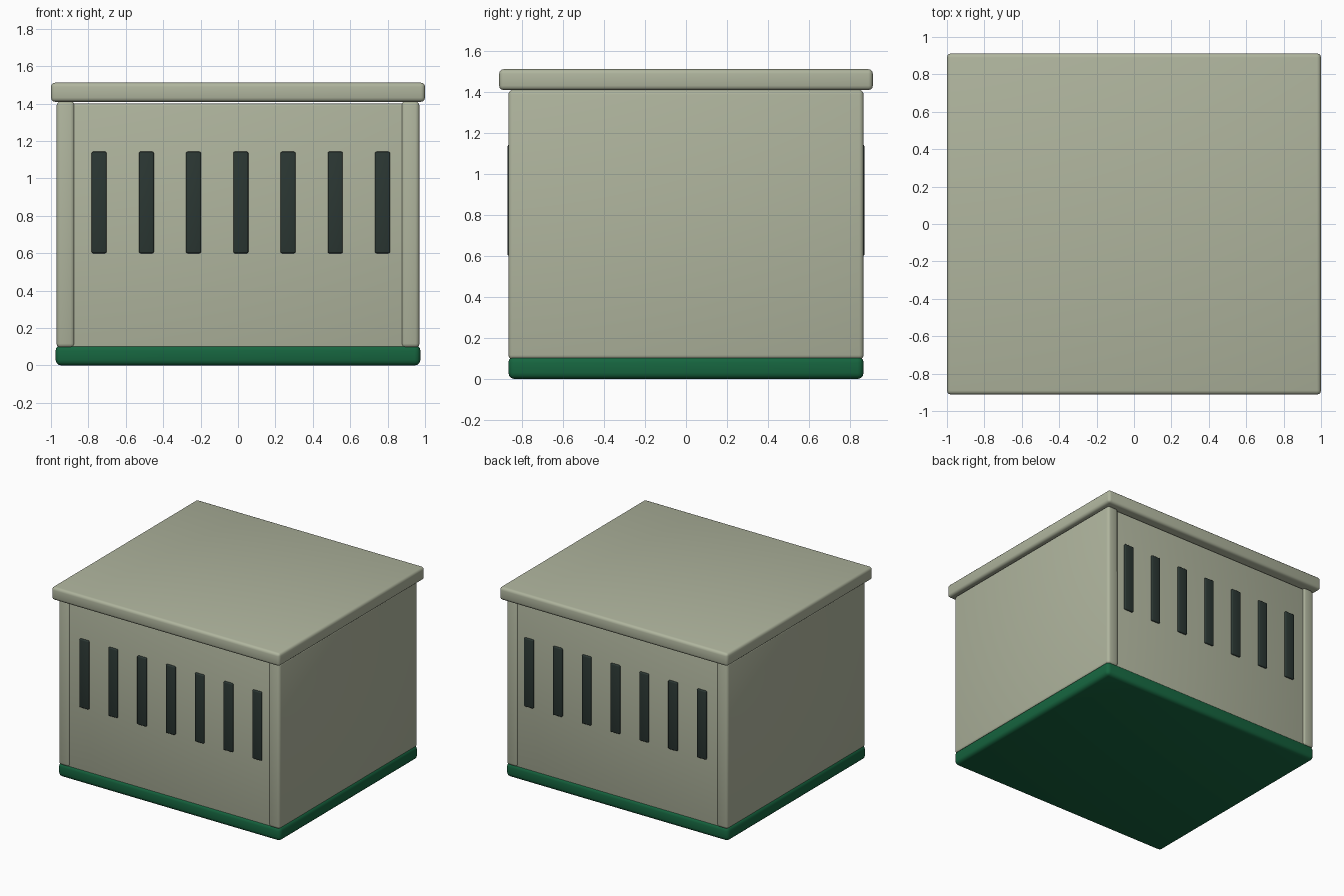
import bpy, math

if "Cube" in bpy.data.objects:
    bpy.data.objects.remove(bpy.data.objects["Cube"])


def material(name, rgb):
    m = bpy.data.materials.new(name)
    m.diffuse_color = (*rgb, 1)
    m.use_nodes = True
    m.node_tree.nodes["Principled BSDF"].inputs["Base Color"].default_value = m.diffuse_color
    return m


SAGE = material("sage_paint", (0.43, 0.46, 0.34))
GREEN = material("green_base", (0.008, 0.13, 0.05))
DARK = material("dark_slot", (0.024, 0.038, 0.033))


def box(name, lo, hi, bevel, mat):
    """Rounded box between two opposite corners."""
    bpy.ops.mesh.primitive_cube_add(
        size=1, location=[(a + b) / 2 for a, b in zip(lo, hi)])
    ob = bpy.context.object
    ob.name = name
    ob.scale = [b - a for a, b in zip(lo, hi)]
    bpy.ops.object.transform_apply(location=False, rotation=False, scale=True)
    ob.data.materials.append(mat)
    mod = ob.modifiers.new("rounded_edges", 'BEVEL')
    mod.width = bevel
    mod.segments = 3
    bpy.ops.object.modifier_apply(modifier=mod.name)
    bpy.ops.object.shade_smooth_by_angle(angle=math.radians(35))
    return ob


# Base tray, main housing and overhanging lid
box("base", (-0.975, -0.867, 0), (0.975, 0.867, 0.11), 0.03, GREEN)
box("housing", (-0.93, -0.857, 0.06), (0.93, 0.857, 1.4), 0.012, SAGE)
box("lid", (-1, -0.912, 1.41), (1, 0.912, 1.512), 0.022, SAGE)

# Full-depth side panels
for side, s in (("left", -1), ("right", 1)):
    xs = sorted((s * 0.873, s * 0.97))
    box(f"{side}_panel", (xs[0], -0.867, 0.095), (xs[1], 0.867, 1.411), 0.022, SAGE)

# Row of vent slots on front and back
for face, s in (("front", -1), ("back", 1)):
    ys = sorted((s * 0.84, s * 0.871))
    for i in range(7):
        x = 0.015 + (i - 3) * 0.2525
        box(f"{face}_vent_slot_{i + 1}", (x - 0.04, ys[0], 0.6),
            (x + 0.04, ys[1], 1.143), 0.008, DARK)
